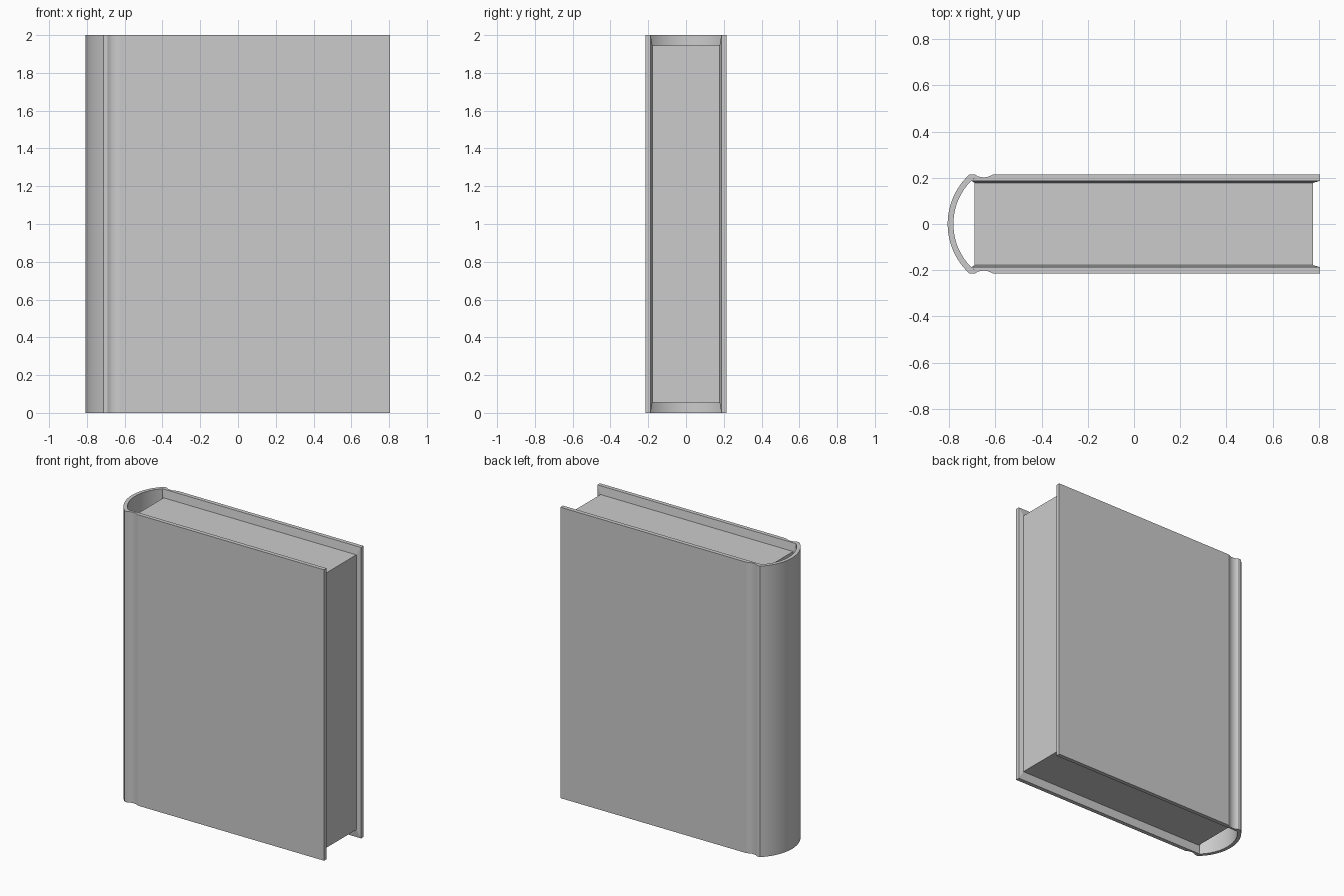
import bpy, math

if "Cube" in bpy.data.objects:
    bpy.data.objects.remove(bpy.data.objects["Cube"])

HEIGHT = 2.0
MARGIN = 0.055      # pages sit this far inside the cover, top and bottom


def make(name, verts, faces, smooth=False):
    mesh = bpy.data.meshes.new(name)
    mesh.from_pydata(verts, [], faces)
    obj = bpy.data.objects.new(name, mesh)
    bpy.context.collection.objects.link(obj)
    bpy.context.view_layer.objects.active = obj
    obj.select_set(True)
    bpy.ops.object.mode_set(mode='EDIT')
    bpy.ops.mesh.select_all(action='SELECT')
    bpy.ops.mesh.normals_make_consistent(inside=False)
    bpy.ops.object.mode_set(mode='OBJECT')
    if smooth:
        bpy.ops.object.shade_smooth_by_angle(angle=math.radians(25))
    obj.select_set(False)
    return obj


def loft(name, rings):
    """Join matching rectangular rings and cap both ends."""
    verts = [v for ring in rings for v in ring]
    n = len(rings)
    faces = [(0, 1, 2, 3), tuple(4 * (n - 1) + i for i in range(4))]
    for r in range(n - 1):
        for i in range(4):
            j = (i + 1) % 4
            faces.append((4*r + i, 4*r + j, 4*r + 4 + j, 4*r + 4 + i))
    return make(name, verts, faces)


def rect(x0, x1, y, z0, z1):
    return [(x0, y, z0), (x1, y, z0), (x1, y, z1), (x0, y, z1)]


# Cover: paired outer and inner profile, from spine centre to fore edge
radius, thick, centre = 0.291, 0.025, -0.516
inner_y = 0.195
half = []
steps = 14
end_angle = math.asin(0.215 / radius)
for i in range(steps + 1):
    a = end_angle * i / steps
    half.append([(centre - r * math.cos(a), r * math.sin(a))
                 for r in (radius, radius - thick)])
# Hinge groove, then the flat board
for x, y in [(-0.69, 0.215), (-0.678, 0.207), (-0.664, 0.203), (-0.65, 0.202),
             (-0.636, 0.203), (-0.624, 0.208), (-0.61, 0.215), (0.805, 0.215)]:
    half.append([(x, y), (x, inner_y)])
profile = [[(x, -y) for x, y in pair] for pair in reversed(half[1:])] + half

verts, faces = [], []
for outer, inner in profile:
    verts += [(*outer, 0), (*outer, HEIGHT), (*inner, HEIGHT), (*inner, 0)]
for k in range(len(profile) - 1):
    for i in range(4):
        j = (i + 1) % 4
        faces.append((4*k + i, 4*k + j, 4*k + 4 + j, 4*k + 4 + i))
last = 4 * (len(profile) - 1)
faces += [(0, 1, 2, 3), (last, last + 1, last + 2, last + 3)]
make("cover", verts, faces, smooth=True)

# Inner linings with sloped borders, one per cover board
for name, s in (("front_lining", -1), ("back_lining", 1)):
    loft(name, [rect(-0.705, 0.805, s * inner_y, 0, HEIGHT),
                rect(-0.705, 0.805, s * 0.187, 0, HEIGHT),
                rect(-0.69, 0.775, s * 0.178, MARGIN, HEIGHT - MARGIN)])

# Page block
loft("pages", [rect(-0.69, 0.775, y, MARGIN, HEIGHT - MARGIN)
               for y in (-0.178, 0.178)])
